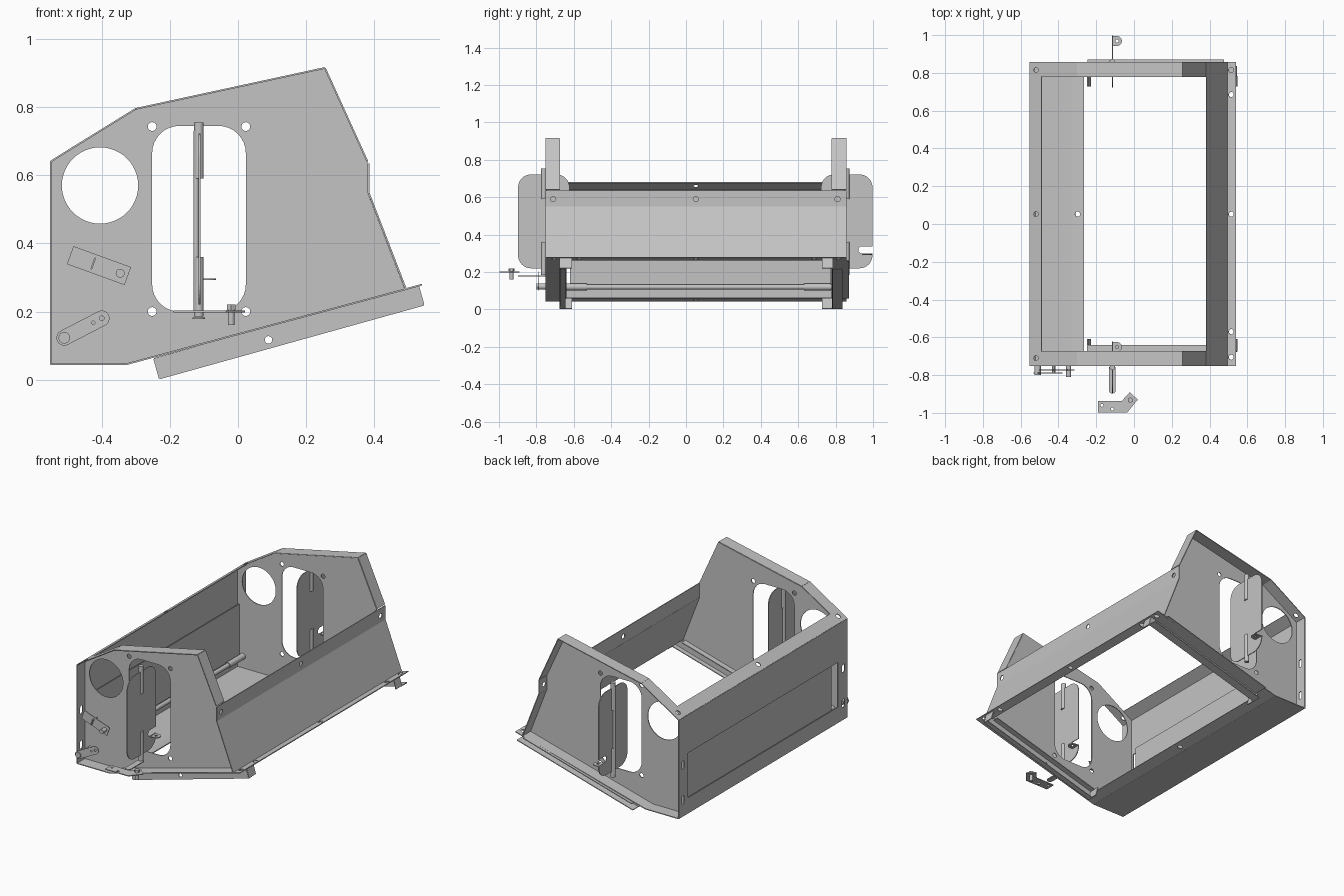
import bpy
from math import sin, cos, pi, radians
from mathutils import Vector, Matrix

cube = bpy.data.objects.get("Cube")
if cube:
    bpy.data.objects.remove(cube)

steel = bpy.data.materials.new("sheet_steel_grey")
steel.use_nodes = True
GREY = (0.55, 0.55, 0.55, 1)
steel.diffuse_color = GREY
steel.node_tree.nodes["Principled BSDF"].inputs["Base Color"].default_value = GREY

FRONT, BACK, FOLD, T = -0.752, 0.857, 0.076, 0.005
X, Y, Z = Vector((1, 0, 0)), Vector((0, 1, 0)), Vector((0, 0, 1))


def arc(cx, cy, r, a0, a1, n):
    return [(cx + r * cos(radians(a0 + (a1 - a0) * i / n)),
             cy + r * sin(radians(a0 + (a1 - a0) * i / n))) for i in range(n + 1)]


def circle(cx, cy, r, n=32):
    return arc(cx, cy, r, 0, 360, n)[:-1]


def rect(x0, y0, x1, y1):
    return [(x0, y0), (x1, y0), (x1, y1), (x0, y1)]


def rounded(x0, y0, x1, y1, r, n=8):
    return (arc(x1 - r, y0 + r, r, -90, 0, n) + arc(x1 - r, y1 - r, r, 0, 90, n)
            + arc(x0 + r, y1 - r, r, 90, 180, n) + arc(x0 + r, y0 + r, r, 180, 270, n))


def capsule(p, q, r):
    """Round-ended bar outline between two points."""
    a = Vector((1, 0)).angle_signed(Vector(q) - Vector(p)) * -180 / pi
    return arc(q[0], q[1], r, a - 90, a + 90, 10) + arc(p[0], p[1], r, a + 90, a + 270, 10)


def sheet(name, loops, origin, u, v):
    """Flat plate: first loop is the outline, the others are holes."""
    cu = bpy.data.curves.new(name, 'CURVE')
    cu.dimensions, cu.fill_mode, cu.extrude = '2D', 'BOTH', T / 2
    for pts in loops:
        sp = cu.splines.new('POLY')
        sp.points.add(len(pts) - 1)
        for p, co in zip(sp.points, pts):
            p.co = (co[0], co[1], 0, 1)
        sp.use_cyclic_u = True
    tmp = bpy.data.objects.new(name + "_outline", cu)
    bpy.context.collection.objects.link(tmp)
    bpy.context.view_layer.update()
    me = bpy.data.meshes.new_from_object(tmp.evaluated_get(bpy.context.evaluated_depsgraph_get()))
    bpy.data.objects.remove(tmp)
    me.materials.clear()
    me.materials.append(steel)
    for f in me.polygons:
        f.use_smooth = False
    ob = bpy.data.objects.new(name, me)
    bpy.context.collection.objects.link(ob)
    m = Matrix((u, v, u.cross(v))).transposed().to_4x4()
    m.translation = origin
    ob.matrix_world = m


def strip(name, p, q, y0, y1, holes=(), cuts=()):
    """Sheet along y, running from p to q in the xz plane."""
    d = Vector((q[0] - p[0], 0, q[1] - p[1]))
    w = d.length
    loops = [rect(y0, 0, y1, w)] + [circle(y, s, 0.014, 16) for y, s in holes] + list(cuts)
    sheet(name, loops, Vector((p[0], 0, p[1])), Y, d.normalized())


def rod(name, a, b, r, n=16):
    a, b = Vector(a), Vector(b)
    bpy.ops.mesh.primitive_cylinder_add(vertices=n, radius=r, depth=(b - a).length, location=(a + b) / 2)
    ob = bpy.context.object
    ob.name = name
    ob.rotation_euler = (b - a).to_track_quat('Z', 'Y').to_euler()
    ob.data.materials.append(steel)
    bpy.ops.object.shade_smooth_by_angle()


# End plates, set in by one fold, with outward flanges, slot, round port and bolt holes
outline = [(-0.55, 0.045), (-0.33, 0.045), (0.49, 0.265), (0.38, 0.55),
           (0.38, 0.64), (0.255, 0.915), (-0.3, 0.795), (-0.488, 0.679), (-0.55, 0.64)]
openings = [rounded(-0.252, 0.2, 0.023, 0.745, 0.08), circle(-0.405, 0.57, 0.112, 48)]
openings += [circle(x, z, 0.013, 16) for x in (-0.252, 0.023) for z in (0.2, 0.743)]
for side, edge, y in (("front", FRONT, FRONT + FOLD), ("back", BACK, BACK - FOLD)):
    sheet(side + "_end_plate", [outline] + openings, Vector((0, y, 0)), X, Z)
    y0, y1 = sorted((y, edge))
    for i in (4, 5, 6):
        strip(f"{side}_top_flange_{i - 3}", outline[i], outline[i + 1], y0, y1)
    strip(side + "_bottom_flange", (-0.265, 0.0624), outline[2], y0, y1)

# Long upright wall with door opening, corner slots and a folded top lip
mid = (FRONT + BACK) / 2
strip("rear_wall", (-0.55, 0.045), (-0.55, 0.64), FRONT, BACK,
      cuts=[rect(-0.66, 0.095, 0.77, 0.365)]
      + [rounded(y - 0.012, z - 0.025, y + 0.012, z + 0.025, 0.011, 4)
         for y in (FRONT + 0.04, BACK - 0.04) for z in (0.1, 0.31)])
strip("rear_wall_lip", (-0.55, 0.64), (-0.488, 0.679), FRONT, BACK,
      [(y, 0.038) for y in (-0.71, mid, 0.815)])
strip("floor_plate", (-0.55, 0.045), (-0.33, 0.045), FRONT, BACK)
strip("floor_plate_lip", (-0.33, 0.045), (-0.265, 0.0624), FRONT, BACK, [(mid, 0.033)])

# Opposite long wall, bent, with a folded bottom lip
strip("sloped_wall_top", (0.383, 0.55), (0.383, 0.635), FRONT, BACK,
      [(y, 0.04) for y in (-0.71, mid, 0.81)])
strip("sloped_wall", (0.383, 0.55), (0.492, 0.268), FRONT, BACK)
strip("sloped_wall_lip", (0.49, 0.265), (0.54, 0.279), FRONT, BACK,
      [(y, 0.026) for y in (-0.705, -0.57, mid, 0.685, 0.815)])

# Wall door, its shaft, sleeves and lever
strip("wall_door", (-0.535, 0.12), (-0.535, 0.43), -0.62, 0.775)
rod("wall_door_shaft", (-0.51, -0.8, 0.12), (-0.51, BACK - FOLD, 0.12), 0.013)
for y0, y1 in ((-0.64, -0.53), (0.63, 0.775)):
    rod("wall_door_sleeve", (-0.51, y0, 0.12), (-0.51, y1, 0.12), 0.018)
sheet("shaft_lever", [capsule((-0.51, 0.123), (-0.4, 0.18), 0.023), circle(-0.4, 0.18, 0.007, 12),
                      circle(-0.425, 0.167, 0.005, 12)], Vector((0, -0.79, 0)), X, Z)
rod("shaft_lever_hub", (-0.51, -0.8, 0.123), (-0.51, FRONT, 0.123), 0.017)

# Tilted latch bracket with pin and clip
tilt = radians(-20)
bu, bv = Vector((cos(tilt), 0, sin(tilt))), Vector((-sin(tilt), 0, cos(tilt)))
base = Vector((-0.408, -0.773, 0.335))
sheet("latch_bracket", [rect(-0.09, -0.028, 0.09, 0.028)], base, bu, bv)
pin = base + bu * 0.066
rod("latch_pin", pin + Y * 0.025, pin - Y * 0.036, 0.013)
clip = base - bu * 0.018
sheet("latch_clip", [rect(-0.018, -0.03, 0.018, 0.018)], clip, bv, -Y)

# Support rails: tilted channels with turned end tabs
ru = Vector((0.962, 0, 0.268)).normalized()
rv = Vector((-ru.z, 0, ru.x))
lo, length, deep = Vector((-0.23, 0, 0.004)), 0.804, 0.059


def at(s, h):
    p = lo + ru * s + rv * h
    return (p.x, p.z)


for side, web, low, high, tab in (("front", -0.675, -0.645, -0.64, -0.61),
                                  ("back", 0.783, 0.836, 0.872, 0.727)):
    sheet(side + "_rail_web", [rect(0, 0, length, deep), circle(0.338, 0.023, 0.011, 16)],
          lo + Y * web, ru, rv)
    for part, h, y, end in (("bottom", 0, low, length), ("top", deep, high, 0.75)):
        strip(f"{side}_rail_{part}", at(0, h), at(end, h), web, y)
    for s in (0, length):
        strip(side + "_rail_tab", at(s, 0), at(s, deep), *sorted((web, tab)))

# Swing doors standing open in the slots, with shaft, hinges and catch tab
corner = rounded(0.722, 0.22, 0.997, 0.722, 0.07)
notch = [(0.997, 0.3)] + arc(0.94, 0.319, 0.019, 270, 90, 8) + [(0.997, 0.338)]
door = corner[:9] + notch + corner[9:]
for side, dy in (("front", -1.62), ("back", 0)):
    sheet(side + "_swing_door", [door], Vector((-0.113, dy, 0)), Y, Z)
    y = 0.86 + dy
    rod(side + "_swing_shaft", (-0.123, y, 0.2), (-0.123, y, 0.73), 0.008)
    for z0, z1 in ((0.59, 0.755), (0.185, 0.36)):
        rod(side + "_swing_hinge", (-0.115, y, z0), (-0.115, y, z1), 0.014)
    sheet(side + "_catch_tab", [[(-0.115, 0.943), (-0.115, 0.995)] + arc(-0.09, 0.969, 0.026, 90, -90, 10),
                                circle(-0.09, 0.969, 0.009, 12)], Vector((0, dy, 0.295)), X, Y)

# Crank arm, loose crank plate and its bolt
sheet("crank_arm", [capsule((-0.115, -0.765), (-0.115, -0.88), 0.018)], Vector((0, 0, 0.18)), X, Y)
sheet("crank_plate", [[(-0.19, -0.997), (-0.035, -0.997), (0.02, -0.93), (-0.022, -0.89),
                       (-0.065, -0.937), (-0.19, -0.937)], circle(-0.17, -0.96, 0.008, 12),
                      circle(-0.115, -0.98, 0.008, 12)], Vector((0, 0, 0.2)), X, Y)
rod("crank_bolt", (-0.02, -0.933, 0.16), (-0.02, -0.933, 0.22), 0.01)
rod("crank_bolt_head", (-0.02, -0.933, 0.205), (-0.02, -0.933, 0.22), 0.015, 6)
